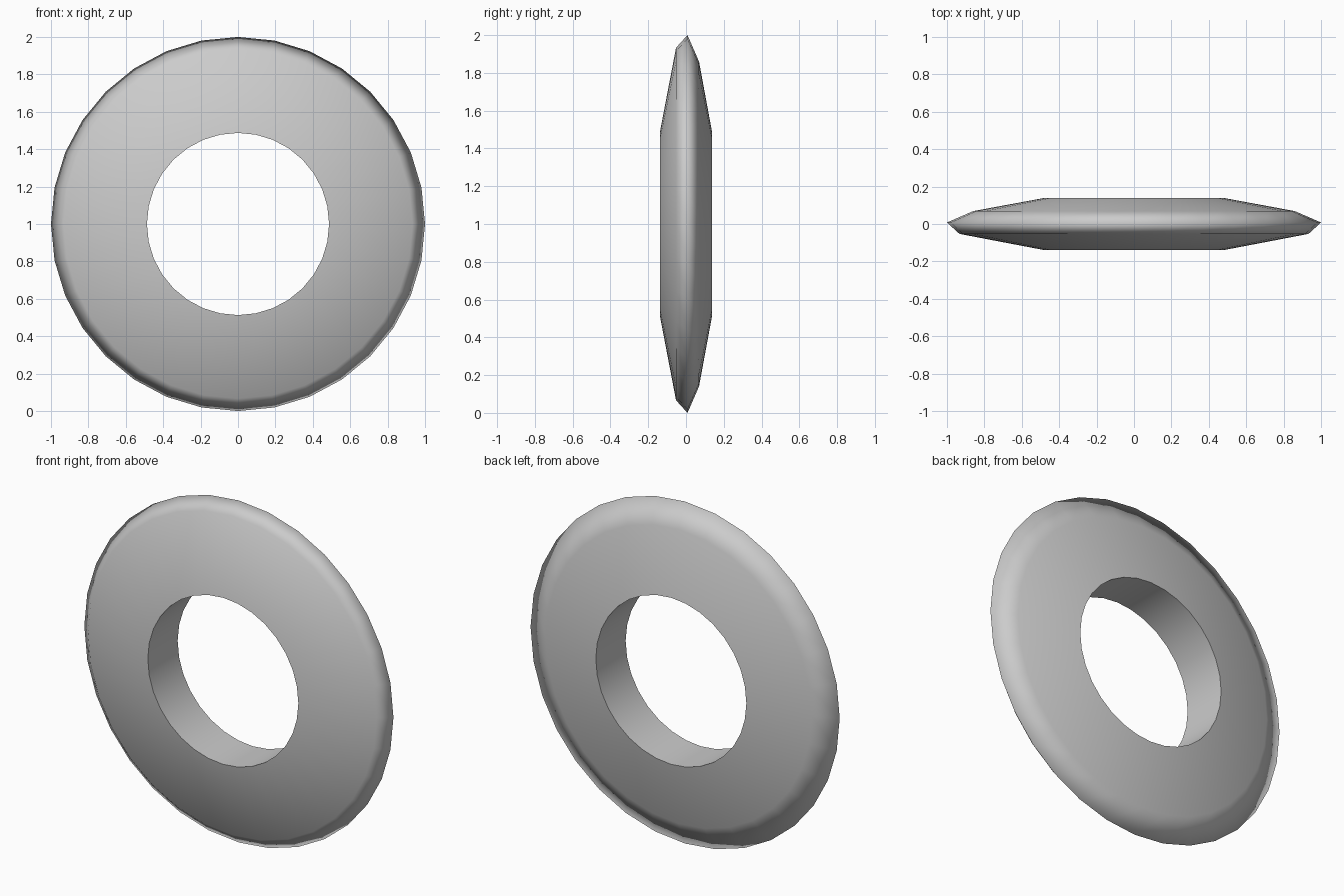
import bpy, bmesh
from math import sin, cos, tau

if "Cube" in bpy.data.objects:
    bpy.data.objects.remove(bpy.data.objects["Cube"])

SEGMENTS = 32
CENTRE_Z = 1.0
# cross-section of the ring: (radius, y), front hole edge round to back hole edge
PROFILE = [(0.487, -0.138), (0.933, -0.053), (1.0, 0.008), (0.86, 0.069), (0.487, 0.138)]

# ring disc: profile revolved about the y axis
bm = bmesh.new()
loops = [[bm.verts.new((r * sin(tau * i / SEGMENTS), y, CENTRE_Z + r * cos(tau * i / SEGMENTS)))
          for i in range(SEGMENTS)] for r, y in PROFILE]
for k, loop in enumerate(loops):
    nxt = loops[(k + 1) % len(loops)]
    for i in range(SEGMENTS):
        j = (i + 1) % SEGMENTS
        bm.faces.new((loop[i], loop[j], nxt[j], nxt[i])).smooth = True
bmesh.ops.recalc_face_normals(bm, faces=bm.faces)

# crisp edges around the hole, soft rim elsewhere
for loop in (loops[0], loops[-1]):
    for i in range(SEGMENTS):
        bm.edges.get((loop[i], loop[(i + 1) % SEGMENTS])).smooth = False

mesh = bpy.data.meshes.new("ring_disc")
bm.to_mesh(mesh)
bm.free()
bpy.context.collection.objects.link(bpy.data.objects.new("ring_disc", mesh))
